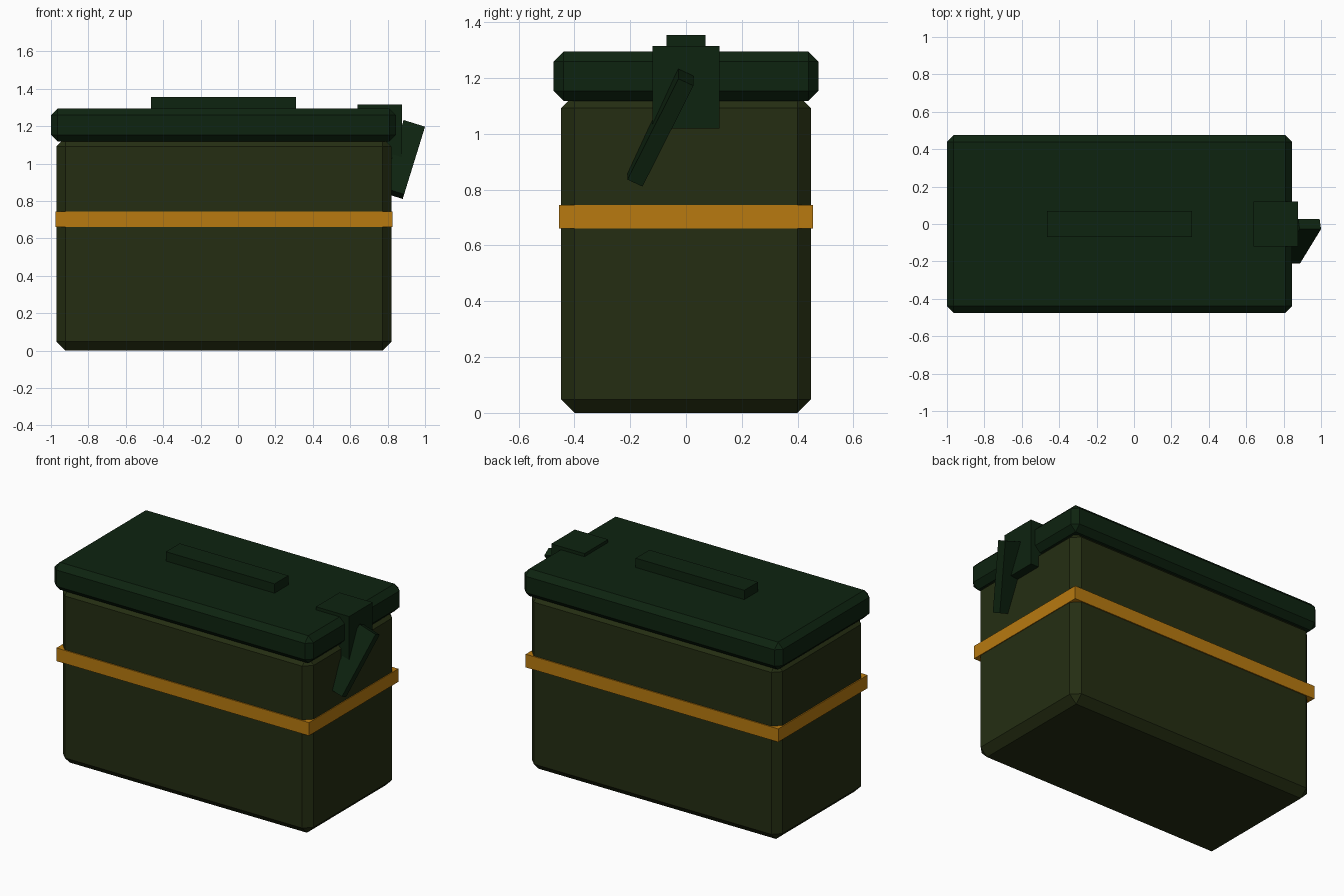
import bpy
from mathutils import Vector, Euler

if "Cube" in bpy.data.objects:
    bpy.data.objects.remove(bpy.data.objects["Cube"])


def material(name, rgb):
    m = bpy.data.materials.new(name)
    m.diffuse_color = (*rgb, 1.0)
    m.use_nodes = True
    m.node_tree.nodes["Principled BSDF"].inputs["Base Color"].default_value = m.diffuse_color
    return m


OLIVE = material("olive green", (0.018, 0.027, 0.006))
DARK = material("dark green", (0.0042, 0.017, 0.005))
AMBER = material("amber", (0.48, 0.195, 0.005))


def box(name, lo, hi, mat, bevel=0.0, rot=(0, 0, 0)):
    """Box between two corners, optionally chamfered and turned about its centre."""
    lo, hi = Vector(lo), Vector(hi)
    bpy.ops.mesh.primitive_cube_add(size=1, location=(lo + hi) / 2)
    ob = bpy.context.object
    ob.name = name
    size = hi - lo
    for v in ob.data.vertices:
        v.co = v.co * size
    ob.rotation_euler = Euler(rot)
    ob.data.materials.append(mat)
    if bevel:
        mod = ob.modifiers.new("chamfer", 'BEVEL')
        mod.width = bevel
        mod.segments = 1
    return ob


# container body and the stripe around it
box("body", (-0.97, -0.448, 0), (0.82, 0.448, 1.14), OLIVE, bevel=0.048)
box("band", (-0.977, -0.455, 0.66), (0.825, 0.455, 0.745), AMBER)

# lid with raised grip
box("lid", (-1.0, -0.475, 1.118), (0.845, 0.475, 1.295), DARK, bevel=0.036)
box("lid_grip", (-0.465, -0.07, 1.25), (0.31, 0.07, 1.355), DARK)

# side latch and its tilted lever
box("latch", (0.64, -0.12, 1.02), (0.877, 0.12, 1.315), DARK)
c, half = Vector((0.883, -0.0915, 1.022)), Vector((0.06, 0.03, 0.21))
box("latch_lever", c - half, c + half, DARK, rot=(-0.45, 0.3, 0))
